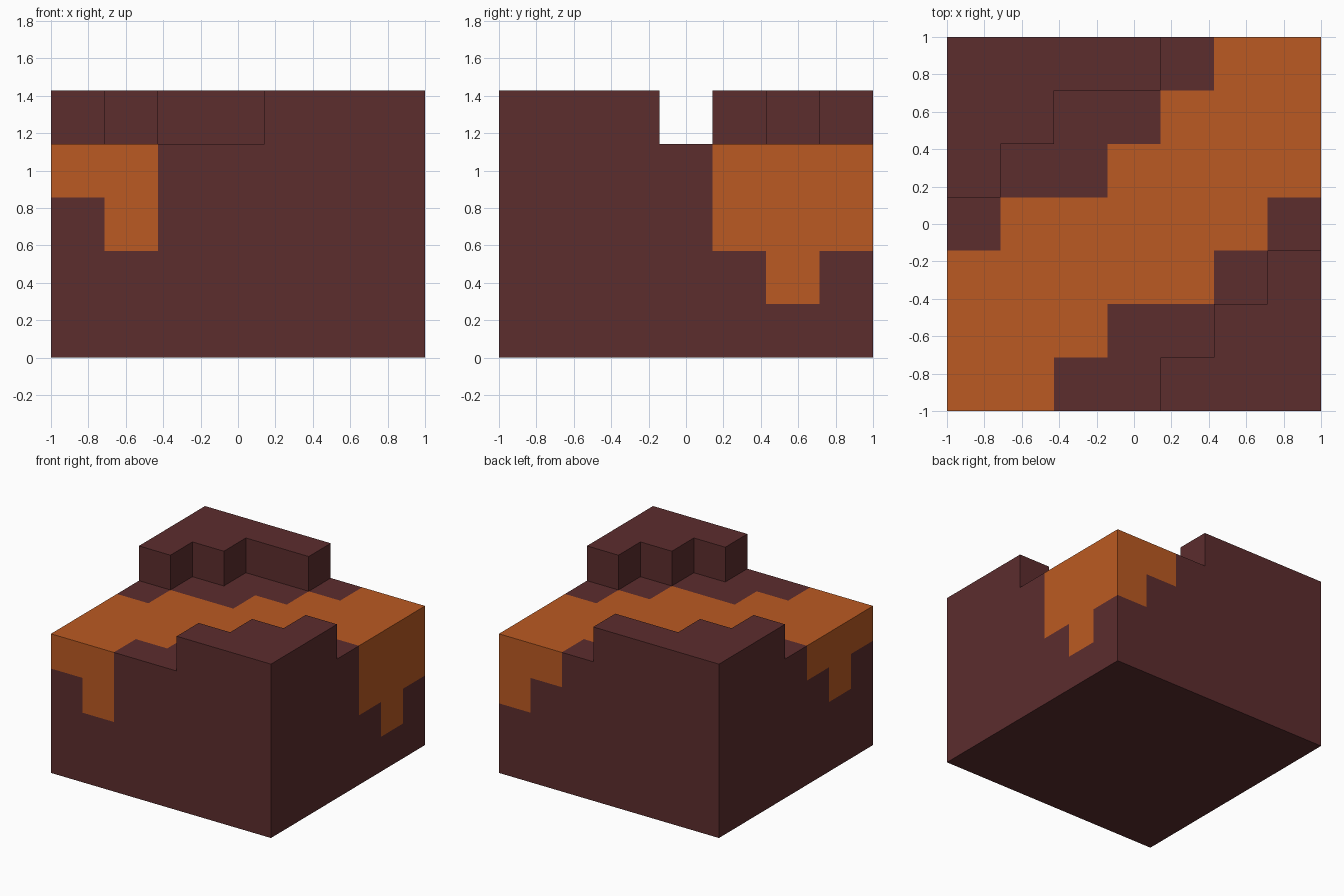
import bpy, bmesh
from mathutils import Vector

cube = bpy.data.objects.get("Cube")
if cube:
    bpy.data.objects.remove(cube, do_unlink=True)

N = 7                 # cells along each side
LAYERS = 4            # cells in the height of the base
U = 2 / N             # size of one cell


def make_material(name, rgb):
    mat = bpy.data.materials.new(name)
    mat.use_nodes = True
    mat.diffuse_color = (*rgb, 1)
    mat.node_tree.nodes["Principled BSDF"].inputs["Base Color"].default_value = (*rgb, 1)
    return mat


brown = make_material("dark brown", (0.107, 0.026, 0.027))
orange = make_material("orange", (0.497, 0.102, 0.016))

# Raised steps: row -> columns (rows run front to back, columns along x)
raised = {0: range(4, 7), 1: range(5, 7), 2: range(6, 7),
          4: range(0, 1), 5: range(0, 2), 6: range(0, 4)}

# Orange band on the top: columns for each row
band = [range(0, 2), range(0, 3), range(0, 5), range(1, 6),
        range(3, 7), range(4, 7), range(5, 7)]

# Orange drips: side -> {cell along the side: depth in cells}
drips = {"front": {0: 1, 1: 2},
         "back": {5: 1, 6: 2},
         "plus_x": {4: 2, 5: 3, 6: 2},
         "minus_x": {0: 1, 1: 2, 2: 1}}


def cell_of(face):
    c = face.calc_center_median()
    return int((c.x + 1) / U), int((c.y + 1) / U), int(c.z / U)


def is_orange(face):
    col, row, layer = cell_of(face)
    n = face.normal
    if n.z > 0.5:
        return col in band[row]
    if n.z < -0.5:
        return False
    if abs(n.y) > 0.5:
        side, along = ("front" if n.y < 0 else "back"), col
    else:
        side, along = ("minus_x" if n.x < 0 else "plus_x"), row
    return layer >= LAYERS - drips[side].get(along, 0)


# Base block, cut into square cells
bm = bmesh.new()
bmesh.ops.create_cube(bm, size=2)
bmesh.ops.scale(bm, vec=(1, 1, LAYERS / N), verts=bm.verts)
bmesh.ops.translate(bm, vec=(0, 0, LAYERS * U / 2), verts=bm.verts)
for axis, start, count in ((0, -1, N), (1, -1, N), (2, 0, LAYERS)):
    normal = Vector((0, 0, 0))
    normal[axis] = 1
    for i in range(1, count):
        bmesh.ops.bisect_plane(bm, geom=bm.verts[:] + bm.edges[:] + bm.faces[:],
                               plane_co=normal * (start + i * U), plane_no=normal)
bm.normal_update()

# Orange band and drips
for face in bm.faces:
    face.material_index = int(is_orange(face))

# Raised steps in two opposite corners
steps = []
for face in bm.faces:
    col, row, layer = cell_of(face)
    if face.normal.z > 0.5 and col in raised.get(row, ()):
        steps.append(face)
lifted = bmesh.ops.extrude_face_region(bm, geom=steps)["geom"]
bmesh.ops.translate(bm, vec=(0, 0, U),
                    verts=[v for v in lifted if isinstance(v, bmesh.types.BMVert)])
leftover = [f for f in steps if f.is_valid]
if leftover:
    bmesh.ops.delete(bm, geom=leftover, context="FACES")

# Merge flat cells of one colour
bmesh.ops.recalc_face_normals(bm, faces=bm.faces)
bmesh.ops.dissolve_limit(bm, angle_limit=0.01, verts=bm.verts, edges=bm.edges,
                         delimit={"MATERIAL"})

mesh = bpy.data.meshes.new("stepped_block")
bm.to_mesh(mesh)
bm.free()
mesh.materials.append(brown)
mesh.materials.append(orange)
block = bpy.data.objects.new("stepped_block", mesh)
bpy.context.collection.objects.link(block)
